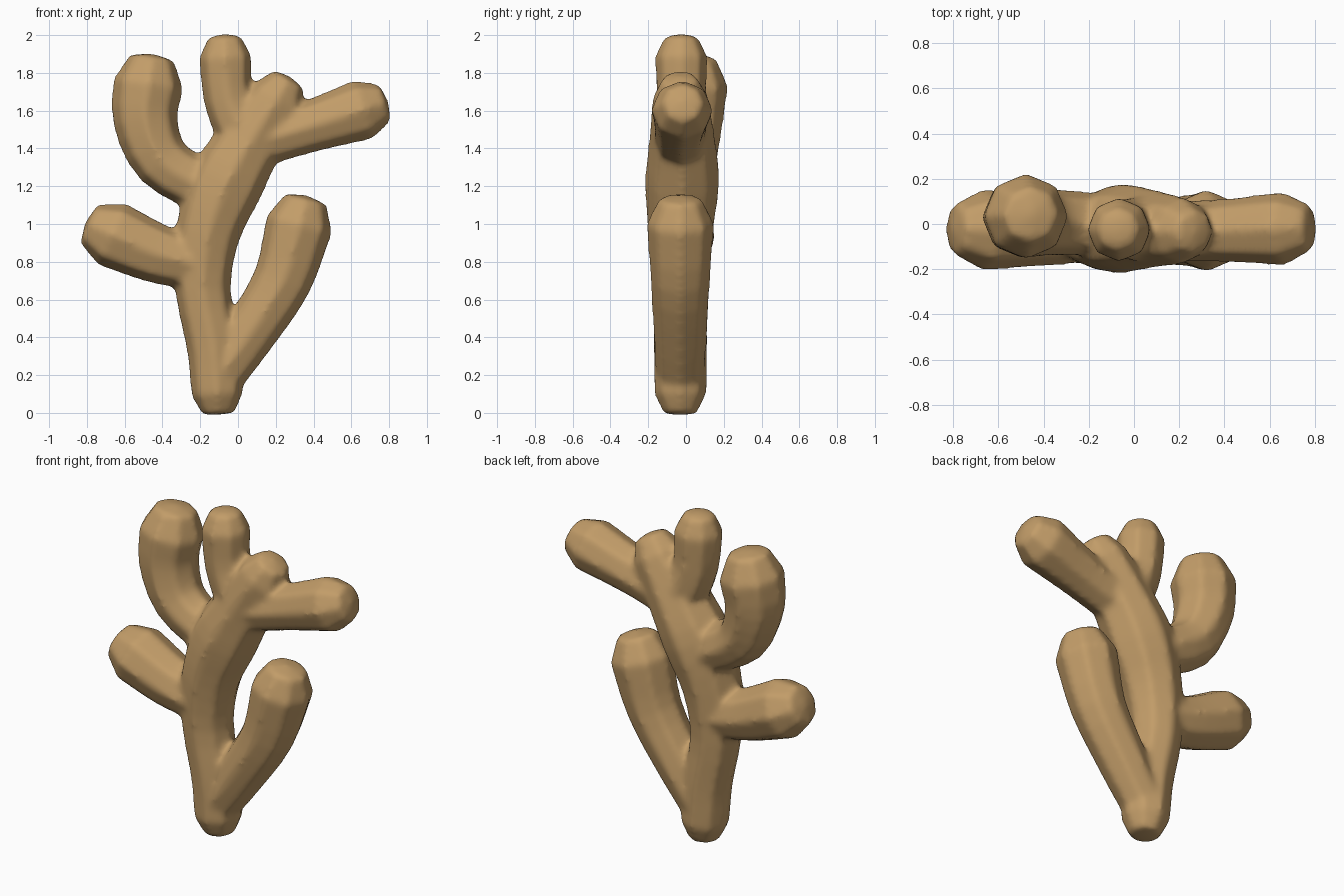
import bpy, bmesh, math
from mathutils import Vector

if "Cube" in bpy.data.objects:
    bpy.data.objects.remove(bpy.data.objects["Cube"])

tan = bpy.data.materials.new("coral tan")
tan.diffuse_color = (0.54, 0.335, 0.14, 1)
tan.use_nodes = True
tan.node_tree.nodes["Principled BSDF"].inputs["Base Color"].default_value = tan.diffuse_color

SIDES = 8

def spline(pts, steps=3):
    """Catmull-Rom through (x, y, z, radius) points."""
    p = [Vector(q) for q in pts]
    p = [2 * p[0] - p[1]] + p + [2 * p[-1] - p[-2]]
    out = []
    for i in range(1, len(p) - 2):
        a, b, c, d = p[i - 1:i + 3]
        for k in range(steps):
            t = k / steps
            out.append(0.5 * (2 * b + (c - a) * t + (2 * a - 5 * b + 4 * c - d) * t * t
                              + (3 * b - a - 3 * c + d) * t ** 3))
    return out + [p[-2]]

def branch(bm, pts):
    """Closed eight-sided tube with blunt domed ends."""
    path = spline(pts)
    c = [q.to_3d() for q in path]
    r = [q[3] for q in path]
    t0, t1 = (c[1] - c[0]).normalized(), (c[-1] - c[-2]).normalized()
    c = [c[0] - t0 * 0.74 * r[0]] + c + [c[-1] + t1 * 0.74 * r[-1]]
    r = [r[0] * 0.64] + r + [r[-1] * 0.64]
    rings = []
    for i in range(len(c)):
        t = (c[min(i + 1, len(c) - 1)] - c[max(i - 1, 0)]).normalized()
        u = Vector((0, 1, 0))
        u = (u - t * u.dot(t)).normalized()
        v = t.cross(u)
        rings.append([bm.verts.new(c[i] + r[i] * (u * math.cos(a) + v * math.sin(a)))
                      for a in (2 * math.pi * k / SIDES for k in range(SIDES))])
    for A, B in zip(rings, rings[1:]):
        for k in range(SIDES):
            n = (k + 1) % SIDES
            bm.faces.new((A[k], A[n], B[n], B[k]))
    for ring, tip in ((rings[0], c[0] - t0 * 0.08 * r[0]), (rings[-1], c[-1] + t1 * 0.2 * r[-1])):
        pole = bm.verts.new(tip)
        for k in range(SIDES):
            bm.faces.new((ring[k], ring[(k + 1) % SIDES], pole))

branches = [
    # trunk, ending in the short knob
    [(-0.11, -0.03, 0.10, 0.14), (-0.13, -0.03, 0.35, 0.145), (-0.185, -0.03, 0.65, 0.15),
     (-0.16, -0.03, 0.95, 0.175), (-0.06, -0.02, 1.22, 0.20), (0.06, -0.02, 1.43, 0.18),
     (0.21, -0.03, 1.67, 0.15)],
    # top stub
    [(0.04, -0.02, 1.46, 0.15), (-0.05, -0.025, 1.66, 0.135), (-0.067, -0.025, 1.885, 0.142)],
    # upper right arm
    [(0.12, -0.03, 1.44, 0.14), (0.36, -0.03, 1.51, 0.14), (0.66, -0.02, 1.605, 0.165)],
    # upper left arm
    [(-0.16, 0.0, 1.18, 0.14), (-0.40, 0.01, 1.33, 0.155), (-0.49, 0.025, 1.55, 0.175),
     (-0.475, 0.035, 1.74, 0.19)],
    # lower left arm
    [(-0.18, -0.03, 0.78, 0.14), (-0.42, -0.03, 0.84, 0.16), (-0.665, -0.025, 0.945, 0.182)],
    # lower right arm
    [(-0.09, -0.03, 0.20, 0.13), (0.06, -0.03, 0.42, 0.145), (0.235, -0.03, 0.70, 0.16),
     (0.325, -0.03, 1.0, 0.182)],
]

bm = bmesh.new()
for pts in branches:
    branch(bm, pts)
bmesh.ops.recalc_face_normals(bm, faces=bm.faces[:])
me = bpy.data.meshes.new("coral_branches")
bm.to_mesh(me)
bm.free()
me.materials.append(tan)
coral = bpy.data.objects.new("coral_branches", me)
bpy.context.collection.objects.link(coral)

# fuse the branches and soften their joints
fuse = coral.modifiers.new("fuse", 'REMESH')
fuse.mode = 'VOXEL'
fuse.voxel_size = 0.018
fuse.use_smooth_shade = True
soften = coral.modifiers.new("soften", 'SMOOTH')
soften.factor = 0.5
soften.iterations = 8
